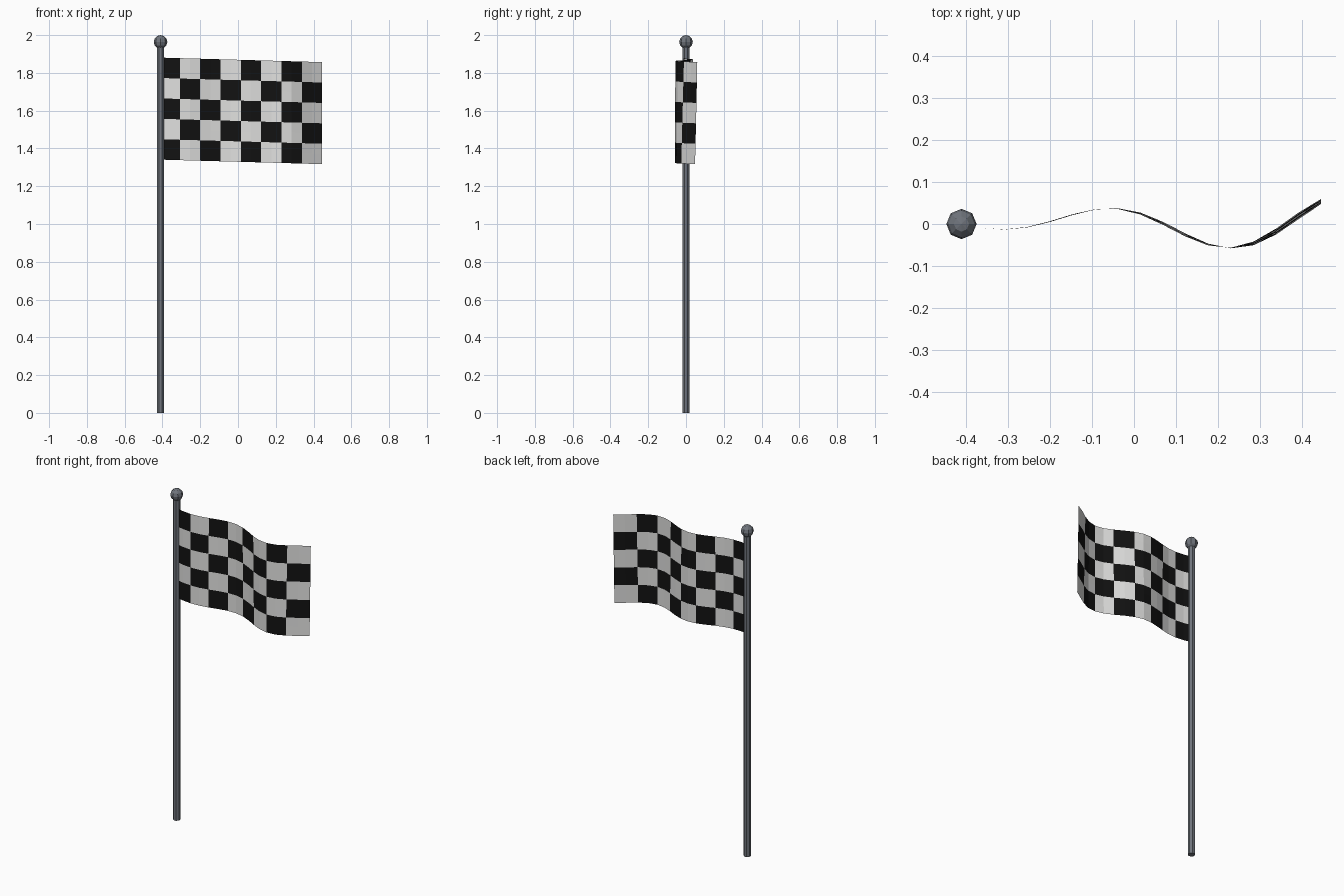
import bpy, bmesh, math

cube = bpy.data.objects.get("Cube")
if cube:
    bpy.data.objects.remove(cube, do_unlink=True)


def material(name, rgb):
    m = bpy.data.materials.new(name)
    m.use_nodes = True
    m.diffuse_color = (*rgb, 1)
    m.node_tree.nodes["Principled BSDF"].inputs["Base Color"].default_value = (*rgb, 1)
    return m


steel = material("blue grey metal", (0.16, 0.175, 0.2))
white = material("white cloth", (0.75, 0.75, 0.74))
black = material("black cloth", (0.006, 0.006, 0.006))

POLE_X, BALL_R, HEIGHT = -0.41, 0.036, 2.0

# Pole
bpy.ops.mesh.primitive_cylinder_add(vertices=8, radius=0.021, depth=HEIGHT - BALL_R,
                                    location=(POLE_X, 0, (HEIGHT - BALL_R) / 2),
                                    rotation=(0, 0, math.pi / 8))
pole = bpy.context.object
pole.name = "pole"
pole.data.materials.append(steel)

# Ball on top of the pole
bpy.ops.mesh.primitive_uv_sphere_add(segments=8, ring_count=6, radius=BALL_R,
                                     location=(POLE_X, 0, HEIGHT - BALL_R))
ball = bpy.context.object
ball.name = "pole_ball"
ball.data.materials.append(steel)

# Waving cloth: a grid with two cells per check each way
COLS, ROWS, CELLS = 8, 5, 2
LEFT, RIGHT, TOP, DROP, SAG = -0.415, 0.445, 1.881, 0.54, 0.024


def cloth_point(u, v):
    """u runs from pole to free edge, v from top to bottom."""
    x = LEFT + (RIGHT - LEFT) * u
    t = max(x - POLE_X, 0)
    lag = 0.024 * (0.5 - v) * u          # the wave slants slightly with height
    y = 0.079 * t ** 0.7 * math.sin(math.pi * (t + lag - 0.19) / 0.292)
    return x, y, TOP - SAG * u - DROP * v


bm = bmesh.new()
nu, nv = COLS * CELLS, ROWS * CELLS
grid = [[bm.verts.new(cloth_point(i / nu, j / nv)) for j in range(nv + 1)]
        for i in range(nu + 1)]
for i in range(nu):
    for j in range(nv):
        face = bm.faces.new((grid[i][j], grid[i][j + 1],
                             grid[i + 1][j + 1], grid[i + 1][j]))
        # Checks: black where column plus row is even
        face.material_index = 1 - (i // CELLS + j // CELLS) % 2
mesh = bpy.data.meshes.new("flag_cloth")
bm.to_mesh(mesh)
bm.free()
mesh.materials.append(white)
mesh.materials.append(black)
flag = bpy.data.objects.new("flag_cloth", mesh)
bpy.context.collection.objects.link(flag)
